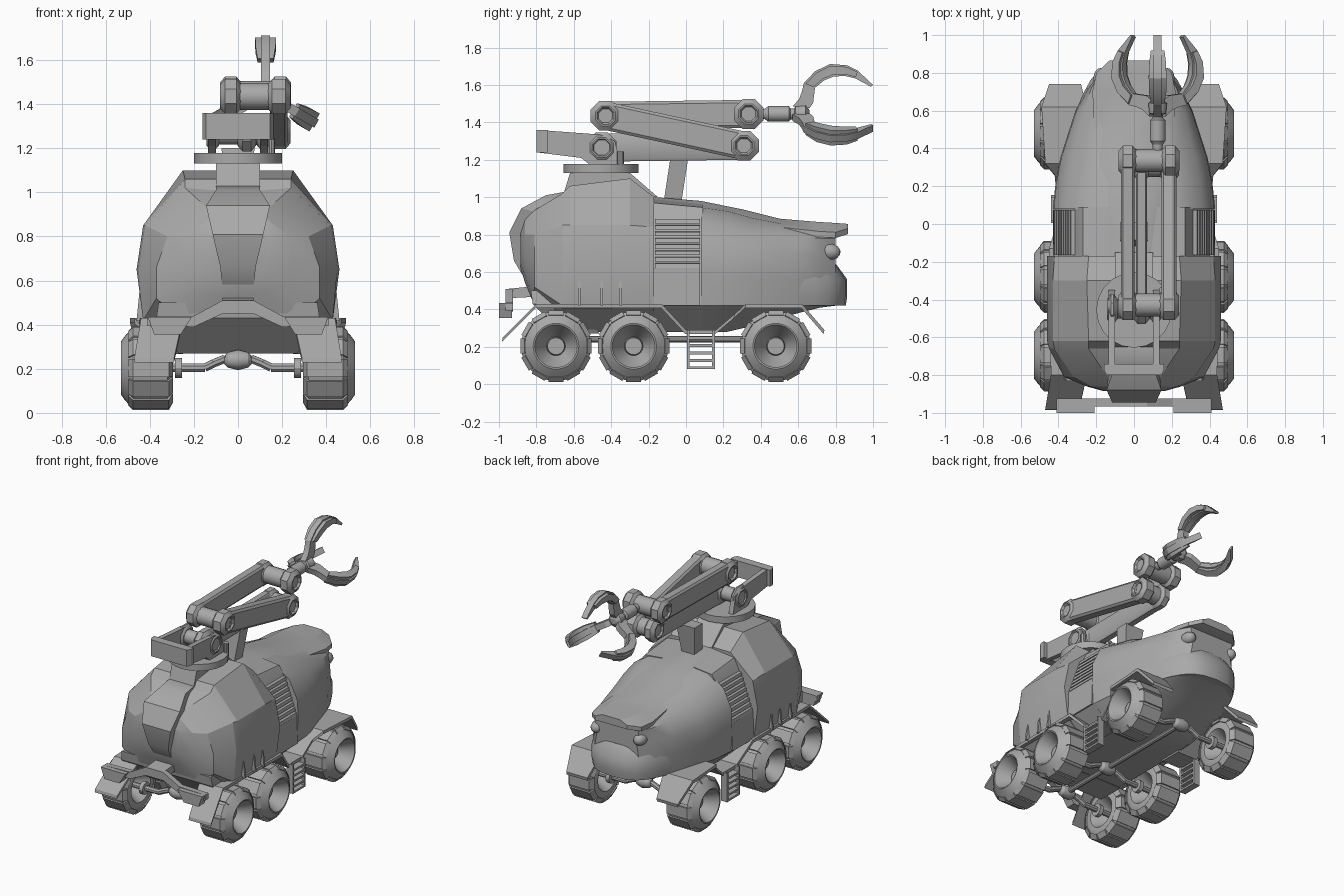
import bpy, bmesh, math
from mathutils import Vector, Matrix

if "Cube" in bpy.data.objects:
    bpy.data.objects.remove(bpy.data.objects["Cube"])

grey = bpy.data.materials.new("grey_paint")
grey.diffuse_color = (0.4, 0.4, 0.4, 1)
grey.use_nodes = True
grey.node_tree.nodes["Principled BSDF"].inputs["Base Color"].default_value = grey.diffuse_color


def make(name, parts, mirror=False, angle=30):
    """Join (verts, faces) parts into one object, optionally mirrored across x."""
    bm = bmesh.new()
    for vs, fs in parts:
        for s in ((1, -1) if mirror else (1,)):
            bv = [bm.verts.new((v[0] * s, v[1], v[2])) for v in vs]
            for f in fs:
                bm.faces.new([bv[i] for i in f])
    bmesh.ops.recalc_face_normals(bm, faces=bm.faces)
    me = bpy.data.meshes.new(name)
    bm.to_mesh(me)
    bm.free()
    me.materials.append(grey)
    ob = bpy.data.objects.new(name, me)
    bpy.context.collection.objects.link(ob)
    if angle:
        bpy.ops.object.select_all(action='DESELECT')
        ob.select_set(True)
        bpy.context.view_layer.objects.active = ob
        bpy.ops.object.shade_smooth_by_angle(angle=math.radians(angle))
    return ob


def loft(rings):
    n = len(rings[0])
    vs = [Vector(p) for r in rings for p in r]
    fs = [(k * n + i, k * n + (i + 1) % n, (k + 1) * n + (i + 1) % n, (k + 1) * n + i)
          for k in range(len(rings) - 1) for i in range(n)]
    return vs, fs + [tuple(range(n)), tuple(range(len(vs) - n, len(vs)))]


def prism(pts, a, b, axis='x'):
    order = {'x': lambda p, t: (t, p[0], p[1]), 'y': lambda p, t: (p[0], t, p[1]),
             'z': lambda p, t: (p[0], p[1], t)}[axis]
    return loft([[order(p, t) for p in pts] for t in (a, b)])


def box(x0, x1, y0, y1, z0, z1):
    return prism([(x0, y0), (x1, y0), (x1, y1), (x0, y1)], z0, z1, 'z')


def lathe(p, q, profile, n=24):
    """Revolve (distance, radius) pairs round the line p to q."""
    p, d = Vector(p), (Vector(q) - Vector(p)).normalized()
    u = d.orthogonal().normalized()
    w = d.cross(u)
    return loft([[p + d * t + (u * math.cos(a) + w * math.sin(a)) * r
                  for a in [2 * math.pi * (i + .5) / n for i in range(n)]] for t, r in profile])


def rod(p, q, r, n=16):
    return lathe(p, q, [(0, r), ((Vector(q) - Vector(p)).length, r)], n)


def transform(part, m):
    return [m @ Vector(v) for v in part[0]], part[1]


def hull(sections):
    """Loft symmetric body sections: y, then half outline from top centre to bottom centre."""
    return loft([[(x, y, z) for x, z in half] + [(-x, y, z) for x, z in half[-2:0:-1]]
                 for y, half in sections])


# Rear tank, faceted
make("tank", [hull([
    (-.885, [(0, .82), (.09, .82), (.15, .78), (.16, .72), (.12, .65), (.06, .62), (0, .62)]),
    (-.86, [(0, .88), (.13, .88), (.23, .80), (.25, .69), (.22, .58), (.12, .54), (0, .54)]),
    (-.81, [(0, .93), (.14, .93), (.32, .80), (.37, .66), (.37, .52), (.26, .42), (0, .42)]),
    (-.66, [(0, 1.0), (.24, 1.02), (.42, .85), (.45, .65), (.43, .42), (.27, .30), (0, .30)]),
    (-.62, [(0, 1.06), (.24, 1.06), (.43, .85), (.46, .65), (.43, .42), (.27, .28), (0, .28)]),
    (-.30, [(0, 1.10), (.25, 1.10), (.43, .85), (.46, .65), (.43, .42), (.27, .28), (0, .28)]),
    (-.17, [(0, 1.0), (.24, 1.0), (.42, .84), (.46, .65), (.43, .42), (.27, .28), (0, .28)])])], angle=18)
# Hourglass spine down the tank's end
spine = [(-.64, 1.03, .10), (-.75, 1.01, .10), (-.88, .94, .145), (-.945, .81, .115),
         (-.92, .66, .08), (-.86, .56, .07), (-.81, .5, .07)]
make("tank_spine", [loft([[(-w, y, z), (w, y, z), (w * .9, y + .12, z - .03), (-w * .9, y + .12, z - .03)]
                          for y, z, w in spine])])
make("tail_skirt", [loft([[(-w, y, z), (w, y, z), (w, y + .2, z), (-w, y + .2, z)]
                          for w, y, z in ((.27, -.66, .27), (.37, -.82, .43), (.36, -.83, .50))])])

# Middle bay with louvred side vents
make("middle_bay", [hull([(y, [(0, t), (.27, t - .03), (.31, .89), (.40, .62), (.42, .42), (.27, .28), (0, .28)])
                          for y, t in ((-.18, 1.0), (.09, .975))])])
slats = []
for i in range(8):
    z = .63 + i * .034
    x = .42 - (z - .63) * .36
    slats.append(prism([(x - .06, z), (x + .005, z - .008), (x, z + .014), (x - .06, z + .02)], -.165, .075, 'y'))
make("vent_slats", slats, True, 0)
make("vent_lower_panel", [prism([(.3, .42), (.43, .42), (.423, .62), (.3, .62)], -.17, .075, 'y')], True, 0)

# Cab shell
make("cab", [hull([
    (.08, [(0, .97), (.24, .945), (.36, .865), (.425, .73), (.43, .60), (.42, .42), (.27, .28), (0, .28)]),
    (.22, [(0, .95), (.22, .925), (.35, .835), (.41, .71), (.415, .59), (.41, .42), (.26, .28), (0, .28)]),
    (.35, [(0, .91), (.19, .89), (.325, .81), (.385, .70), (.39, .58), (.375, .42), (.25, .31), (0, .31)]),
    (.60, [(0, .86), (.17, .84), (.265, .79), (.305, .69), (.31, .57), (.30, .42), (.2, .38), (0, .38)]),
    (.72, [(0, .85), (.16, .83), (.225, .78), (.24, .69), (.25, .57), (.235, .42), (.17, .41), (0, .41)]),
    (.80, [(0, .85), (.14, .82), (.18, .78), (.16, .68), (.18, .57), (.17, .43), (.12, .42), (0, .42)])])],
    angle=40)
# Rounded jaw below the eyes
plan = [(.305, .6), (.27, .69), (.228, .765), (.175, .82), (.10, .852), (0, .862)]
plan += [(-x, y) for x, y in plan[-2::-1]]
make("jaw", [loft([[(x * s, .6 + (y - .6) * d, z) for x, y in plan]
                   for s, d, z in ((.97, .97, .42), (1, 1, .47), (1, 1, .56), (.93, .78, .64))])], angle=40)
# Raised roof cap ending in a brow
cap = [(-.17, 1.0, .11, .02), (.08, .98, .15, .03), (.3, .935, .19, .035), (.5, .885, .21, .045),
       (.7, .868, .22, .05), (.80, .862, .20, .05), (.865, .857, .13, .025)]
make("roof_cap", [loft([[(-w, y, z - d), (-w * .55, y, z), (w * .55, y, z), (w, y, z - d),
                         (w, y, z - d - .03), (-w, y, z - d - .03)] for y, z, w, d in cap])], angle=25)
make("eye_lamps", [lathe((.165, .70, .715), (.18, .86, .70),
                         [(0, .03), (.04, .044), (.08, .044), (.11, .032), (.125, .012)], 16)], True, 60)

# Wheels: dished both sides, with low broad treads
profile = [(.10, .01), (.10, .05), (0, .11), (0, .145), (.022, .187), (.178, .187), (.215, .145), (.232, .122),
           (.23, .114), (.12, .05), (.145, .045), (.145, .01)]
for label, wy in (("rear", -.695), ("middle", -.28), ("front", .48)):
    c = Vector((.298, wy, .203))
    make(label + "_wheels", [lathe(c, c + Vector((1, 0, 0)), profile, 36)], True, 40)
    lug = loft([[(x, -t, r) for x, r in ((-.004, .155), (.016, .191), (.178, .191), (.2, .168),
                                         (.178, .15), (.03, .15))] for t in (-.04, .04)])
    turn = [Matrix.Translation(c) @ Matrix.Rotation(math.pi * k / 6, 4, 'X') for k in range(12)]
    make(label + "_treads", [transform(lug, m) for m in turn], True, 0)
    # Axle with centre pod and cranked arms
    pod = lathe((-.075, wy, .24), (1, wy, .24), [(0, .005), (.03, .035), (.075, .046), (.12, .035), (.15, .005)], 12)
    make(label + "_axle_pod", [pod])
    crank = [(0, .24), (.06, .245), (.11, .225), (.15, .205), (.40, .205)]
    make(label + "_axle", [rod((a[0], wy, a[1]), (b[0], wy, b[1]), .02, 8) for a, b in zip(crank, crank[1:])]
         + [rod((.255, wy, .203), (.285, wy, .203), .045, 12)], True)
make("drive_shaft", [rod((0, -.7, .24), (0, .48, .24), .018, 10)])

# Fenders running over the wheels, and gussets on top
path = [(-.98, .25, .29, .47), (-.80, .43, .25, .44), (-.13, .43, .25, .45), (0, .29, .25, .41),
        (.16, .29, .25, .41), (.26, .375, .25, .42), (.32, .43, .25, .47), (.62, .43, .25, .49),
        (.74, .29, .28, .45)]
make("fenders", [loft([[(a, y, z), (b, y, z), (b, y - .004, z - .022), (a, y - .004, z - .022)]
                       for y, z, a, b in path])], True, 0)
make("fender_gussets", [prism([(.36, .42), (.46, .42), (.445, .57), (.42, .58)], y - .007, y + .007, 'y')
                        for y in (-.57, -.45, -.35)], True, 0)
# Ladder steps
make("ladders", [box(.39, .44, y, y + .014, .08, .29) for y in (.005, .14)]
     + [box(.39, .44, .01, .15, z, z + .014) for z in (.08, .12, .16, .2, .24)], True, 0)

# Rear bumper
make("bumper_bar", [loft([[(x, -.965, z), (x, -.925, z), (x, -.925, z - h), (x, -.965, z - h)]
                          for x, z, h in ((-.41, .435, .04), (-.2, .44, .05), (-.07, .51, .06),
                                          (.07, .51, .06), (.2, .44, .05), (.41, .435, .04))])], angle=0)
make("bumper_pods", [loft([[(.21, y, .435), (.41, y, .435), (.38, y, .355), (.26, y, .355)]
                           for y in (-1.0, -.93)])], True, 0)
make("bumper_hitch", [prism([(-.95, .46), (-.95, .51), (-.75, .53), (-.75, .47)], -.07, .07)], angle=0)

# Turntable, pedestal and counterweight
make("pedestal", [prism([(-.66, 1.0), (-.62, 1.13), (-.30, 1.13), (-.15, 1.0)], -.1, .1)], angle=0)
make("turntable", [rod((0, -.455, 1.13), (0, -.455, 1.178), .2, 20)])
frame = [(-.8, 1.24), (-.8, 1.36), (-.46, 1.335), (-.38, 1.30), (-.35, 1.178), (-.52, 1.178), (-.56, 1.21)]
make("counterweight_frame", [prism(frame, .10, .135)], True, 0)
make("counterweight", [prism([(-.16, -.77), (-.145, -.8), (.145, -.8), (.16, -.77), (.16, -.74), (-.16, -.74)],
                             1.24, 1.36, 'z')], angle=0)
make("turntable_post", [rod((.15, -.35, 1.17), (.15, -.35, 1.245), .018, 10)])
make("arm_rest", [loft([[(-w, y, z), (w, y, z), (w, y + .095, z), (-w, y + .095, z)]
                        for w, y, z in ((.05, -.12, .97), (.075, -.085, 1.2))])], angle=0)


def boss(x, p, w):
    """Octagonal joint cap with a dished centre on both faces."""
    half = [(.014, .04), (0, .05), (0, .058), (.022, .086)]
    o = Vector((x - w, p[0], p[1]))
    return lathe(o, o + Vector((1, 0, 0)), half + [(2 * w - t, r) for t, r in half[::-1]], 8)


# Folding arm: three links zig-zagging, joined by cross pins
def link(name, x, a, b, w=.034):
    a2, b2 = Vector((x, *a)), Vector((x, *b))
    d = (b2 - a2).normalized()
    n = Vector((0, -d.z, d.y))
    sec = [(-w, .06), (-w * .7, .075), (w * .7, .075), (w, .06), (w, -.06), (w * .7, -.075),
           (-w * .7, -.075), (-w, -.06)]
    make(name, [loft([[p + n * h + Vector((s, 0, 0)) for s, h in sec] for p in (a2 + d * .02, b2 - d * .02)]),
                boss(x, a, w + .012), boss(x, b, w + .012)], angle=32)


low, base, back, wrist = (.31, 1.275), (-.45, 1.265), (-.43, 1.435), (.335, 1.445)
link("lower_arm", .04, base, low, .03)
link("middle_arm", .185, low, back, .04)
link("upper_arm", -.033, back, wrist, .036)
make("arm_pins", [rod((-.03, *back), (.19, *back), .062), rod((.04, *low), (.19, *low), .062),
                  rod((-.03, *wrist), (.19, *wrist), .062), rod((-.1, *base), (.1, *base), .05),
                  boss(.192, wrist, .048)])
make("base_joints", [boss(.115, base, .028)], True)

# Wrist and three curved claw fingers
hub = Vector((.125, .38, 1.445))
make("wrist", [lathe(hub, hub + Vector((0, 1, 0)), [(0, .025), (.04, .028), (.06, .042), (.17, .042),
                                                    (.18, .03), (.2, .03), (.205, .045), (.26, .05), (.28, .02)], 16)])
outer = [(.57, .04), (.605, .08), (.62, .12), (.63, .165), (.69, .228), (.77, .267), (.86, .26), (.92, .23),
         (1.0, .155)]
inner = [(.66, .03), (.68, .06), (.685, .10), (.69, .14), (.74, .18), (.79, .2), (.85, .203), (.905, .19),
         (.99, .145)]


def strip(i0, spans, t):
    """Finger layer with an x span at each station; t sets how far it keeps from both edges."""
    return loft([[(x, *Vector(o).lerp(Vector(i), f)) for x, f in ((x0, t), (x1, t), (x1, 1 - t), (x0, 1 - t))]
                 for o, i, (x0, x1) in zip(outer[i0:], inner[i0:], spans)])


# Each finger is a centre rib flanked by two rails that close in toward the tip
rail = [(.02, w) for w in (.036, .046, .047, .044, .036)]
finger = [strip(0, [(-.021, .021)] * 9, 0), strip(3, rail, .15),
          strip(3, [(-b, -a) for a, b in rail], .15)]
for k in range(3):
    m = (Matrix.Translation((.125, 0, 1.445)) @ Matrix.Rotation(k * 2 * math.pi / 3, 4, 'Y'))
    make("claw_finger_%d" % (k + 1), [transform(p, m) for p in finger], angle=25)
